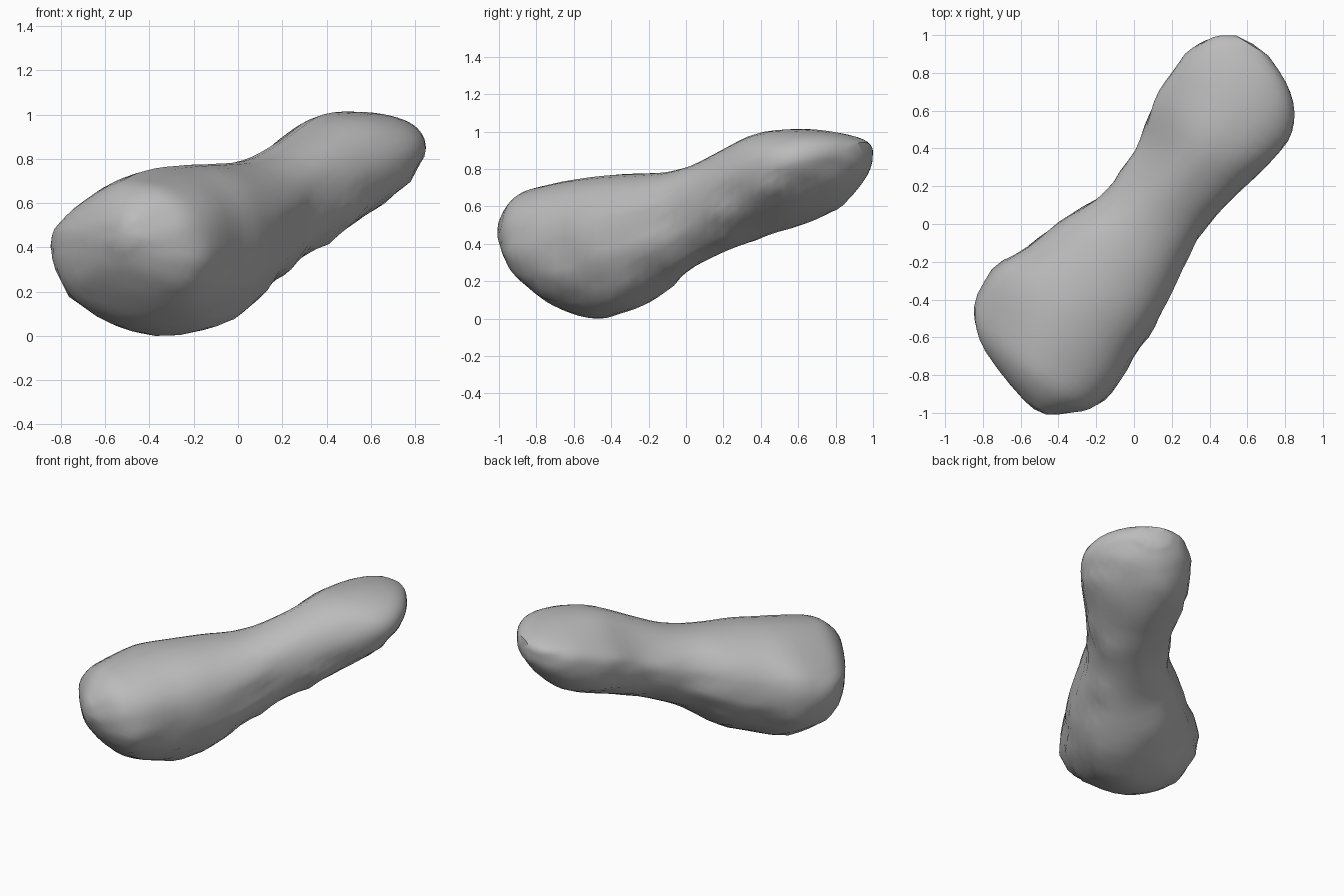
import bpy, bmesh, math
from mathutils import Vector, noise

cube = bpy.data.objects.get("Cube")
if cube:
    bpy.data.objects.remove(cube)

SIDES, STEPS = 36, 3
ALONG = Vector((0.53, 0.85, 0))    # long axis of the body
ACROSS = Vector((0.85, -0.53, 0))
UP = Vector((0, 0, 1))

# Stations: distance along, left edge, right edge, bottom, widest height, top,
# how far the left shoulder slumps, how far the belly rises to the right
STATIONS = [
    (-1.10, .00, .14, .39, .46, .54, .02, 0),
    (-1.04, -.18, .22, .28, .43, .62, .06, 0),
    (-.95, -.37, .32, .175, .41, .69, .14, 0),
    (-.82, -.48, .37, .06, .40, .72, .16, 0),
    (-.60, -.505, .375, .00, .41, .755, .11, -.02),
    (-.40, -.41, .375, .03, .44, .77, .06, -.04),
    (-.20, -.34, .36, .10, .47, .775, .03, -.05),
    (.00, -.24, .34, .23, .52, .79, .03, -.05),
    (.20, -.205, .335, .325, .60, .85, .10, -.04),
    (.40, -.21, .375, .395, .68, .935, .16, -.02),
    (.60, -.255, .425, .46, .76, 1.0, .13, .03),
    (.80, -.255, .455, .53, .81, 1.01, .06, .07),
    (.95, -.225, .395, .615, .85, 1.0, .03, .08),
    (1.06, -.17, .285, .70, .87, .975, .01, .04),
    (1.13, -.07, .13, .80, .88, .94, 0, 0),
]


def spline(a, b, c, d, t):
    return [q + t / 2 * (r - p + t * (2 * p - 5 * q + 4 * r - s + t * (3 * (q - r) + s - p)))
            for p, q, r, s in zip(a, b, c, d)]


def power(v, exponent):
    return math.copysign(abs(v) ** exponent, v)


def surface_point(station, angle):
    s, left, right, bottom, waist, top, slump, lean = station
    c, n = math.cos(angle), math.sin(angle)
    exponent = 0.82 if n > 0 else 1.0          # flatter top, rounder belly
    t = (left + right) / 2 + (right - left) / 2 * power(c, exponent)
    z = waist + (top - waist if n > 0 else waist - bottom) * power(n, exponent)
    z -= slump * max(0, -c) * max(0, n)
    z += lean * c * max(0, -n)
    p = ALONG * s + ACROSS * t + UP * z
    # Shallow ripples on the flanks, fading out on the smooth top
    rough = 0.022 * min(1, max(0.15, 0.8 - n)) * (1 if n > -0.9 else 0.4)
    bump = noise.noise(Vector((s * 6, t * 4, z * 14)))
    return p + (ACROSS * c + UP * n) * bump * rough


# Interpolated rings along the body
rings = []
last = len(STATIONS) - 1
for i in range(last):
    quad = [STATIONS[max(0, min(last, i + k))] for k in (-1, 0, 1, 2)]
    rings += [spline(*quad, j / STEPS) for j in range(STEPS)]
rings.append(STATIONS[-1])

bm = bmesh.new()
loops = [[bm.verts.new(surface_point(r, math.tau * k / SIDES)) for k in range(SIDES)]
         for r in rings]
for a, b in zip(loops, loops[1:]):
    for k in range(SIDES):
        m = (k + 1) % SIDES
        bm.faces.new((a[k], a[m], b[m], b[k]))

# Slightly domed ends
for loop, push in ((loops[0], -0.01), (loops[-1], 0.01)):
    centre = sum((v.co for v in loop), Vector()) / SIDES
    tip = bm.verts.new(centre + ALONG * push)
    for k in range(SIDES):
        bm.faces.new((loop[k], loop[(k + 1) % SIDES], tip))
bmesh.ops.recalc_face_normals(bm, faces=bm.faces)

# Rest on the ground
low = min(v.co.z for v in bm.verts)
bmesh.ops.translate(bm, verts=bm.verts, vec=(0, 0, -low))

mesh = bpy.data.meshes.new("rock_body")
bm.to_mesh(mesh)
bm.free()
rock = bpy.data.objects.new("rock_body", mesh)
bpy.context.collection.objects.link(rock)

# Single stone grey
grey = bpy.data.materials.new("stone_grey")
grey.use_nodes = True
colour = (0.5, 0.5, 0.5, 1)
grey.diffuse_color = colour
grey.node_tree.nodes["Principled BSDF"].inputs["Base Color"].default_value = colour
mesh.materials.append(grey)

bpy.ops.object.select_all(action='DESELECT')
rock.select_set(True)
bpy.context.view_layer.objects.active = rock
bpy.ops.object.shade_smooth_by_angle(angle=math.radians(40))
